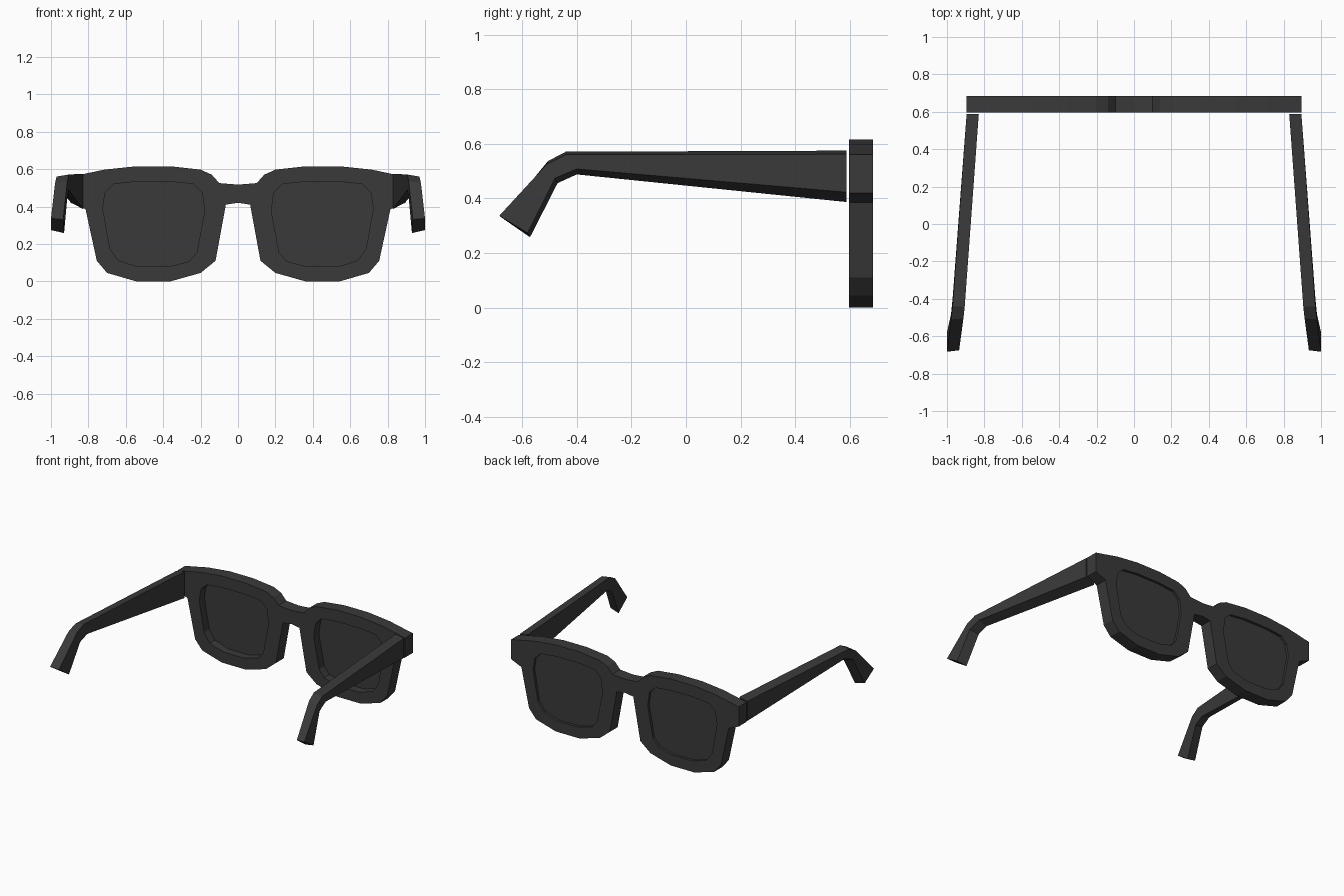
import bpy, bmesh, math

if "Cube" in bpy.data.objects:
    bpy.data.objects.remove(bpy.data.objects["Cube"])

mat = bpy.data.materials.new("charcoal")
mat.diffuse_color = (0.042, 0.042, 0.042, 1)
mat.use_nodes = True
mat.node_tree.nodes["Principled BSDF"].inputs["Base Color"].default_value = mat.diffuse_color


def plate(name, loops, y, thickness):
    """Filled x-z outlines (inner loops become holes) extruded along y."""
    cu = bpy.data.curves.new(name, 'CURVE')
    cu.dimensions = '2D'
    cu.fill_mode = 'BOTH'
    cu.extrude = thickness / 2
    for loop in loops:
        sp = cu.splines.new('POLY')
        sp.points.add(len(loop) - 1)
        for p, (x, z) in zip(sp.points, loop):
            p.co = (x, z, 0, 1)
        sp.use_cyclic_u = True
        sp.use_smooth = False
    ob = bpy.data.objects.new(name, cu)
    bpy.context.collection.objects.link(ob)
    ob.location.y = y
    ob.rotation_euler.x = math.pi / 2
    bpy.ops.object.select_all(action='DESELECT')
    ob.select_set(True)
    bpy.context.view_layer.objects.active = ob
    bpy.ops.object.convert(target='MESH')
    ob = bpy.context.object
    ob.data.materials.clear()
    ob.data.materials.append(mat)
    return ob


def mirror(loop):
    return [(-x, z) for x, z in reversed(loop)]


# Right half of the frame outline, from the bridge top round to the bridge bottom
half = [(0.10, 0.525), (0.14, 0.57), (0.20, 0.597), (0.36, 0.615), (0.545, 0.615),
        (0.715, 0.597), (0.82, 0.575), (0.895, 0.56), (0.895, 0.42), (0.815, 0.385),
        (0.755, 0.11), (0.70, 0.045), (0.545, 0), (0.36, 0), (0.20, 0.045),
        (0.12, 0.11), (0.065, 0.41)]
outline = [(0, 0.517)] + half + [(0, 0.42)] + mirror(half)

# Lens opening
opening = [(0.24, 0.52), (0.36, 0.533), (0.545, 0.533), (0.665, 0.52), (0.71, 0.475),
           (0.723, 0.39), (0.685, 0.175), (0.64, 0.112), (0.535, 0.078), (0.37, 0.078),
           (0.26, 0.107), (0.22, 0.155), (0.178, 0.375), (0.192, 0.475)]

plate("front_frame", [outline, opening, mirror(opening)], 0.641, 0.088)
plate("lens_right", [opening], 0.661, 0.012)
plate("lens_left", [mirror(opening)], 0.661, 0.012)

# Temple sections: outer top, inner top, inner bottom, outer bottom
sections = [
    [(0.895, 0.587, 0.562), (0.83, 0.587, 0.575), (0.83, 0.587, 0.387), (0.895, 0.587, 0.423)],
    [(0.97, -0.44, 0.56), (0.905, -0.44, 0.571), (0.905, -0.40, 0.488), (0.97, -0.40, 0.508)],
    [(0.978, -0.51, 0.525), (0.912, -0.505, 0.537), (0.912, -0.47, 0.456), (0.978, -0.48, 0.474)],
    [(1.0, -0.683, 0.337), (0.935, -0.675, 0.33), (0.93, -0.571, 0.258), (1.0, -0.58, 0.274)],
]


def temple(name, side):
    bm = bmesh.new()
    rings = [[bm.verts.new((side * x, y, z)) for x, y, z in s] for s in sections]
    for a, b in zip(rings, rings[1:]):
        for i in range(4):
            j = (i + 1) % 4
            bm.faces.new((a[i], a[j], b[j], b[i]))
    bm.faces.new(rings[0])
    bm.faces.new(rings[-1])
    bmesh.ops.recalc_face_normals(bm, faces=bm.faces)
    me = bpy.data.meshes.new(name)
    bm.to_mesh(me)
    bm.free()
    me.materials.append(mat)
    bpy.context.collection.objects.link(bpy.data.objects.new(name, me))


temple("temple_right", 1)
temple("temple_left", -1)
